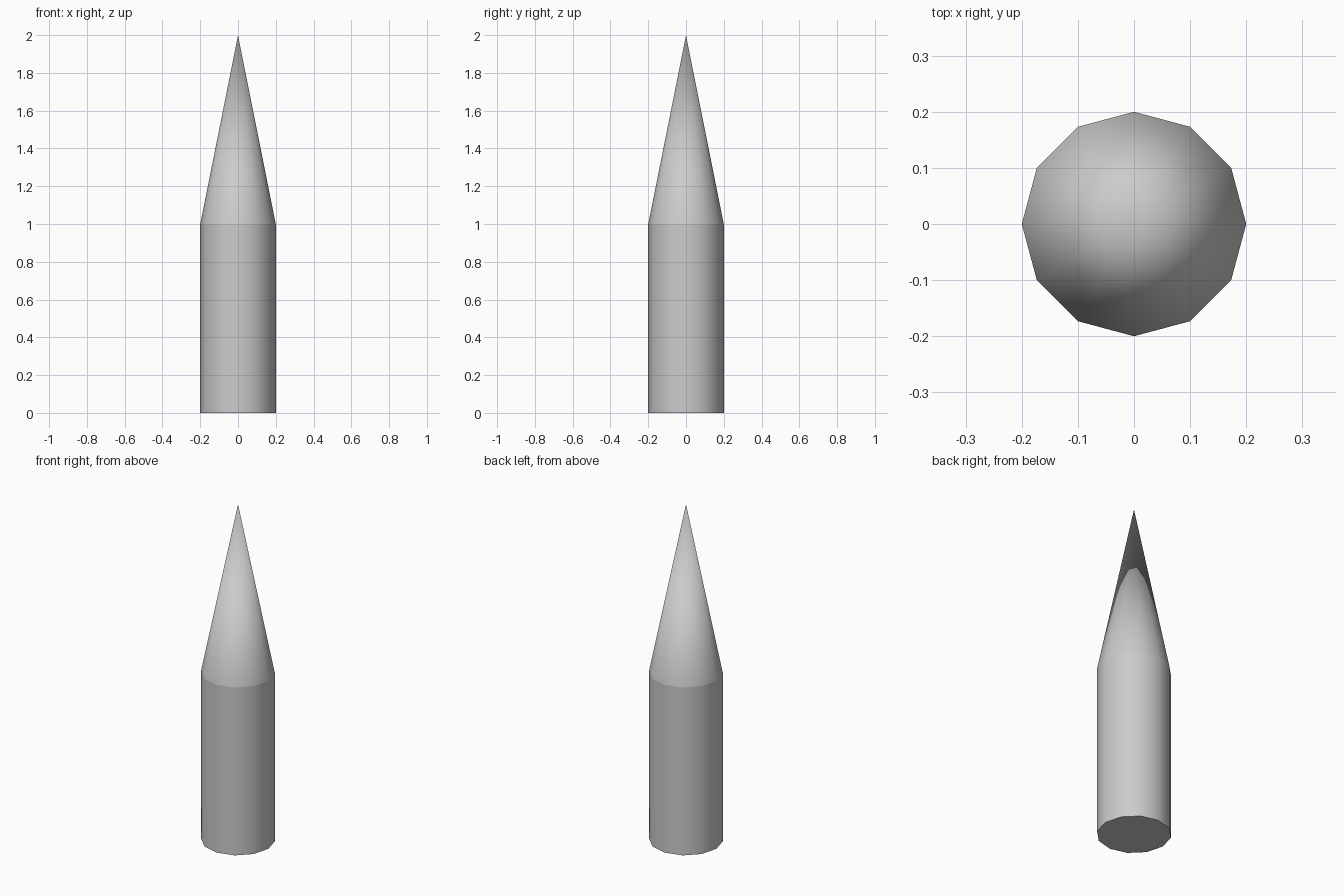
import bpy, bmesh, math

if "Cube" in bpy.data.objects:
    bpy.data.objects.remove(bpy.data.objects["Cube"])

SIDES, RADIUS = 12, 0.2


def round_part(name, top_radius, z0, z1, bottom_cap):
    """Twelve-sided tapered part, open where it meets its neighbour."""
    bm = bmesh.new()
    if top_radius > 0:
        rows = [(RADIUS, z0), (top_radius, z1)]
    else:
        rows = [(RADIUS, z0)]
    rings = [[bm.verts.new((r * math.cos(math.tau * i / SIDES),
                            r * math.sin(math.tau * i / SIDES), z))
              for i in range(SIDES)] for r, z in rows]
    apex = bm.verts.new((0, 0, z1)) if top_radius == 0 else None
    for i in range(SIDES):
        j = (i + 1) % SIDES
        if apex:
            bm.faces.new((rings[0][i], rings[0][j], apex))
        else:
            bm.faces.new((rings[0][i], rings[0][j], rings[1][j], rings[1][i]))
    if bottom_cap:
        bm.faces.new(rings[0][::-1])
    mesh = bpy.data.meshes.new(name)
    bm.to_mesh(mesh)
    bm.free()
    obj = bpy.data.objects.new(name, mesh)
    bpy.context.collection.objects.link(obj)
    bpy.ops.object.select_all(action='DESELECT')
    obj.select_set(True)
    bpy.context.view_layer.objects.active = obj
    bpy.ops.object.shade_smooth_by_angle(angle=math.radians(40))
    return obj


# Straight shaft with a flat base
round_part("shaft", RADIUS, 0, 1, True)
# Long pointed tip
round_part("pointed_tip", 0, 1, 2, False)
